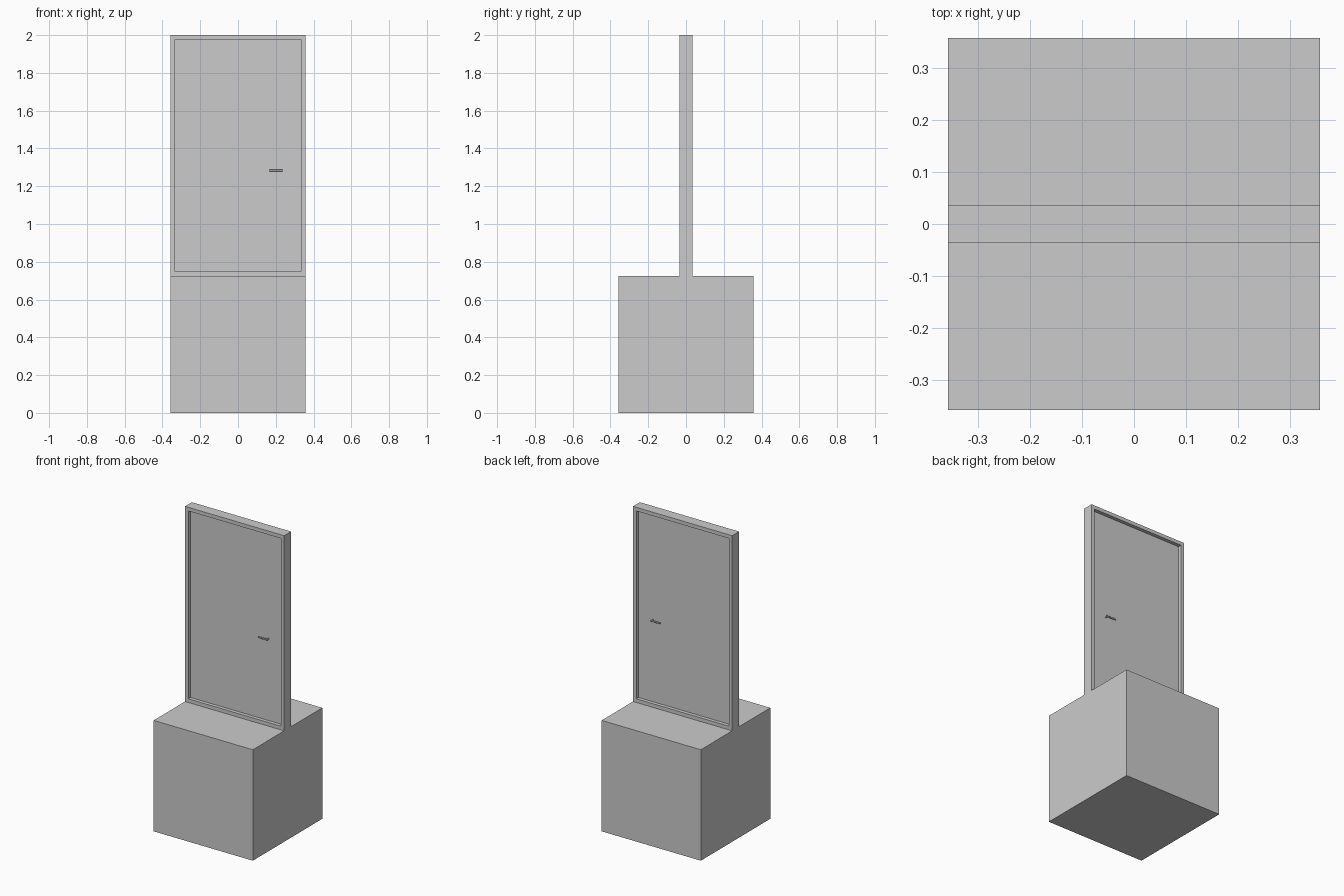
import bpy, bmesh, math
from mathutils import Matrix, Vector

if "Cube" in bpy.data.objects:
    bpy.data.objects.remove(bpy.data.objects["Cube"])

HALF = 0.3585      # half width of plinth and frame
TOP = 0.725        # plinth height
RIM = 0.024        # frame border width
HD = 0.0355        # half depth of frame
LEAF = 0.012       # half thickness of door leaf


def finish(name, bm):
    bmesh.ops.recalc_face_normals(bm, faces=bm.faces)
    me = bpy.data.meshes.new(name)
    bm.to_mesh(me)
    bm.free()
    ob = bpy.data.objects.new(name, me)
    bpy.context.collection.objects.link(ob)
    return ob


def box_bm(lo, hi):
    lo, hi = Vector(lo), Vector(hi)
    bm = bmesh.new()
    m = Matrix.Translation((lo + hi) / 2) @ Matrix.Diagonal((*(hi - lo), 1))
    bmesh.ops.create_cube(bm, size=1, matrix=m)
    return bm


def rod(bm, a, b, r):
    a, b = Vector(a), Vector(b)
    d = b - a
    m = Matrix.Translation((a + b) / 2) @ d.to_track_quat('Z', 'Y').to_matrix().to_4x4()
    bmesh.ops.create_cone(bm, cap_ends=True, segments=16, radius1=r, radius2=r,
                          depth=d.length, matrix=m)


# plinth cube
finish("plinth", box_bm((-HALF, -HALF, 0), (HALF, HALF, TOP)))

# door frame: slab with a rectangular opening through it
bm = box_bm((-HALF, -HD, TOP), (HALF, HD, 2))
bm.normal_update()
faces = [f for f in bm.faces if abs(f.normal.y) > 0.9]
bmesh.ops.inset_individual(bm, faces=faces, thickness=RIM, use_even_offset=True)
rims = [e for f in faces for e in f.edges]
bmesh.ops.delete(bm, geom=faces, context='FACES_ONLY')
bmesh.ops.bridge_loops(bm, edges=rims)
finish("door_frame", bm)

# recessed door leaf
w = HALF - RIM
finish("door_leaf", box_bm((-w, -LEAF, TOP + RIM), (w, LEAF, 2 - RIM)))

# lever handles on both sides
for side, name in ((-1, "front_handle"), (1, "back_handle")):
    bm = bmesh.new()
    y = side * (LEAF + 0.017)
    rod(bm, (0.229, side * LEAF * 0.8, 1.284), (0.229, y, 1.284), 0.0045)
    rod(bm, (0.168, y, 1.284), (0.235, y, 1.284), 0.005)
    ob = finish(name, bm)
    bpy.context.view_layer.objects.active = ob
    bpy.ops.object.select_all(action='DESELECT')
    ob.select_set(True)
    bpy.ops.object.shade_smooth_by_angle(angle=math.radians(40))
